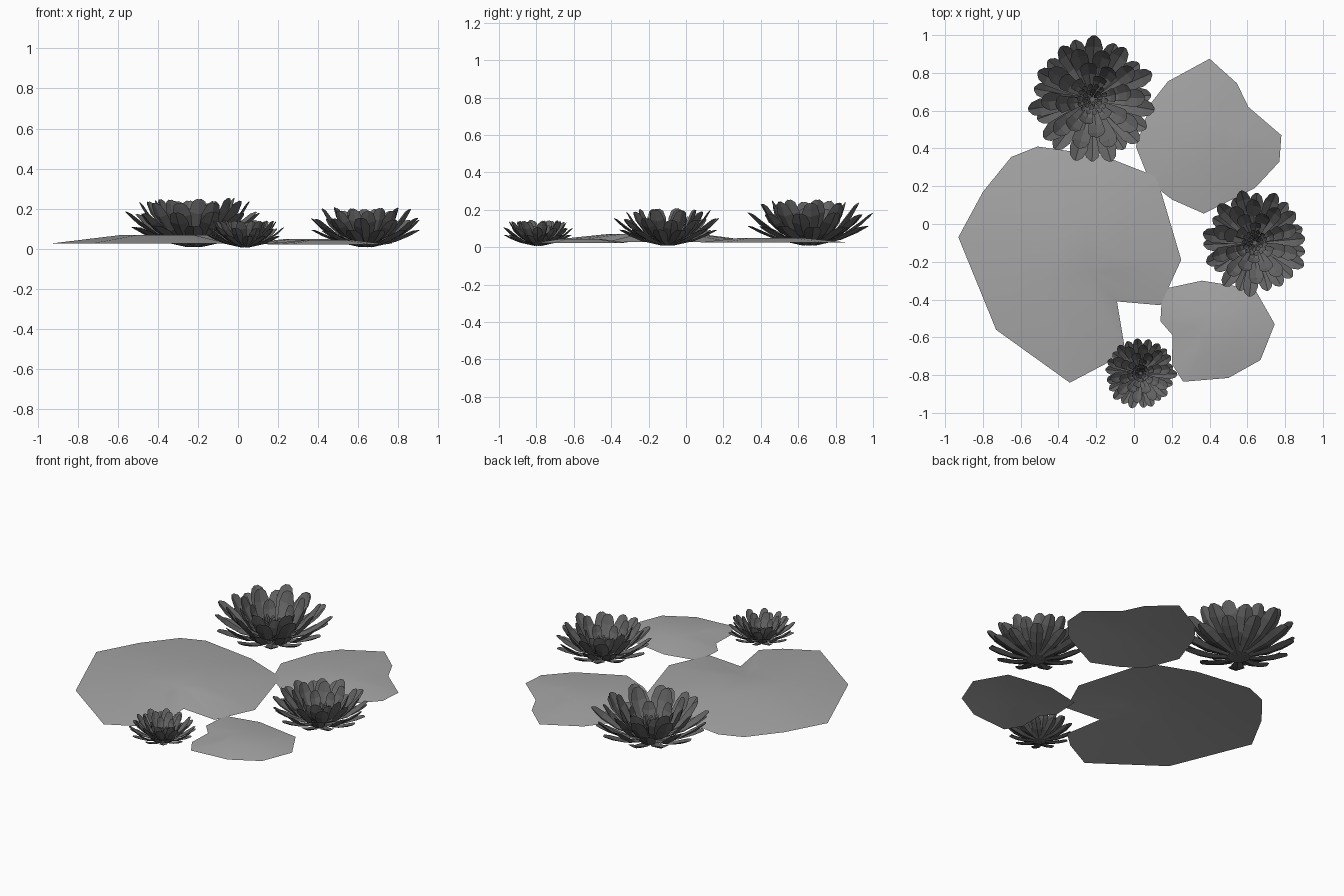
import bpy, bmesh, math, random
from mathutils import Vector

random.seed(4)
if "Cube" in bpy.data.objects:
    bpy.data.objects.remove(bpy.data.objects["Cube"], do_unlink=True)


def material(name, value):
    m = bpy.data.materials.new(name)
    m.use_nodes = True
    m.diffuse_color = (value, value, value, 1)
    m.node_tree.nodes["Principled BSDF"].inputs["Base Color"].default_value = (value, value, value, 1)
    return m


pad_grey = material("pad grey", 0.38)
petal_grey = material("petal dark grey", 0.13)


def finish(bm, name, mat):
    mesh = bpy.data.meshes.new(name)
    bm.to_mesh(mesh)
    bm.free()
    mesh.materials.append(mat)
    ob = bpy.data.objects.new(name, mesh)
    bpy.context.collection.objects.link(ob)
    return ob


def lily_pad(name, outline, centre, rim, top):
    """Thin, gently domed leaf: outline, raised inner ring and flat middle."""
    bm = bmesh.new()
    c = Vector(centre)
    outer, inner = [], []
    for p in outline:
        p = Vector(p)
        q = c.lerp(p, 0.4)
        outer.append(bm.verts.new((p.x, p.y, rim)))
        inner.append(bm.verts.new((q.x, q.y, top)))
    n = len(outer)
    for i in range(n):
        j = (i + 1) % n
        bm.faces.new((outer[i], outer[j], inner[j], inner[i]))
    bm.faces.new(inner)
    bmesh.ops.recalc_face_normals(bm, faces=bm.faces)
    if sum(f.normal.z for f in bm.faces) < 0:
        bmesh.ops.reverse_faces(bm, faces=bm.faces)
    ob = finish(bm, name, pad_grey)
    for poly in ob.data.polygons:
        poly.use_smooth = True


def petal(bm, place, angle, base, tip, width, bow):
    """Keeled petal sheet; base and tip are (radius, height)."""
    ca, sa = math.cos(angle), math.sin(angle)
    rows = []
    for t, w in ((0, 0.3), (0.45, 0.8), (0.75, 1), (0.93, 0.7), (1, 0.22)):
        r = base[0] + (tip[0] - base[0]) * t + bow * math.sin(math.pi * t)
        z = base[1] + (tip[1] - base[1]) * t - bow * math.sin(math.pi * t)
        row = []
        for side in (-1, 0, 1):
            s = side * w * width / 2
            lift = abs(s) * 0.3
            row.append(bm.verts.new(place((r - lift * 0.5) * ca - s * sa,
                                          (r - lift * 0.5) * sa + s * ca, z + lift)))
        rows.append(row)
    for a, b in zip(rows, rows[1:]):
        for k in (0, 1):
            bm.faces.new((a[k], b[k], b[k + 1], a[k + 1]))


# Petal rings: count, tip radius, tip height, width, bow
RINGS = (
    (11, 0.93, 0.30, 0.27, 0.04),
    (11, 0.97, 0.50, 0.28, 0.07),
    (10, 0.80, 0.66, 0.28, 0.08),
    (8, 0.58, 0.69, 0.27, 0.08),
    (6, 0.38, 0.56, 0.22, 0.06),
)


def water_flower(name, x, y, radius, turn):
    def place(px, py, pz):
        return (x + px * radius, y + py * radius, 0.005 + pz * radius)

    bm = bmesh.new()
    for k, (count, r, z, w, bow) in enumerate(RINGS):
        for i in range(count):
            a = turn + k * 0.29 + math.tau * i / count + random.uniform(-0.06, 0.06)
            stretch = random.uniform(0.96, 1.04)
            petal(bm, place, a, (0.10, 0.01 + 0.02 * k), (r * stretch, z * stretch), w, bow)
    # Closed underside where the petals meet
    base = [bm.verts.new(place(0.2 * math.cos(math.tau * i / 8), 0.2 * math.sin(math.tau * i / 8), 0.02))
            for i in range(8)]
    bm.faces.new(base)
    finish(bm, name, petal_grey)

    # Crowded stamens in the heart of the flower
    bm = bmesh.new()
    for count, r, z in ((14, 0.24, 0.36), (10, 0.16, 0.38), (6, 0.08, 0.36)):
        for i in range(count):
            petal(bm, place, math.tau * i / count + r * 9, (r * 0.5, 0.05),
                  (r, z + random.uniform(-0.03, 0.03)), 0.075, 0.01)
    finish(bm, name + "_stamens", petal_grey)


lily_pad("large_pad", [(-.93, -.07), (-.80, .17), (-.65, .355), (-.51, .41), (-.16, .36),
                       (.12, .25), (.25, -.19), (.14, -.43), (-.09, -.41), (-.05, -.65),
                       (-.15, -.74), (-.34, -.84), (-.73, -.56)], (-.34, -.14), 0.027, 0.07)
lily_pad("back_pad", [(.40, .875), (.545, .745), (.605, .62), (.78, .47), (.77, .33),
                      (.64, .19), (.37, .055), (.2, .13), (.085, .22), (.01, .41),
                      (.09, .64), (.18, .755)], (.4, .45), 0.024, 0.05)
lily_pad("front_pad", [(.15, -.345), (.36, -.30), (.64, -.345), (.745, -.53), (.67, -.72),
                       (.5, -.815), (.26, -.835), (.2, -.74), (.205, -.59), (.14, -.515)],
         (.44, -.57), 0.022, 0.045)

water_flower("large_flower", -.22, .66, .345, 0.1)
water_flower("medium_flower", .64, -.10, .285, 0.35)
water_flower("small_flower", .035, -.79, .195, 0.2)
